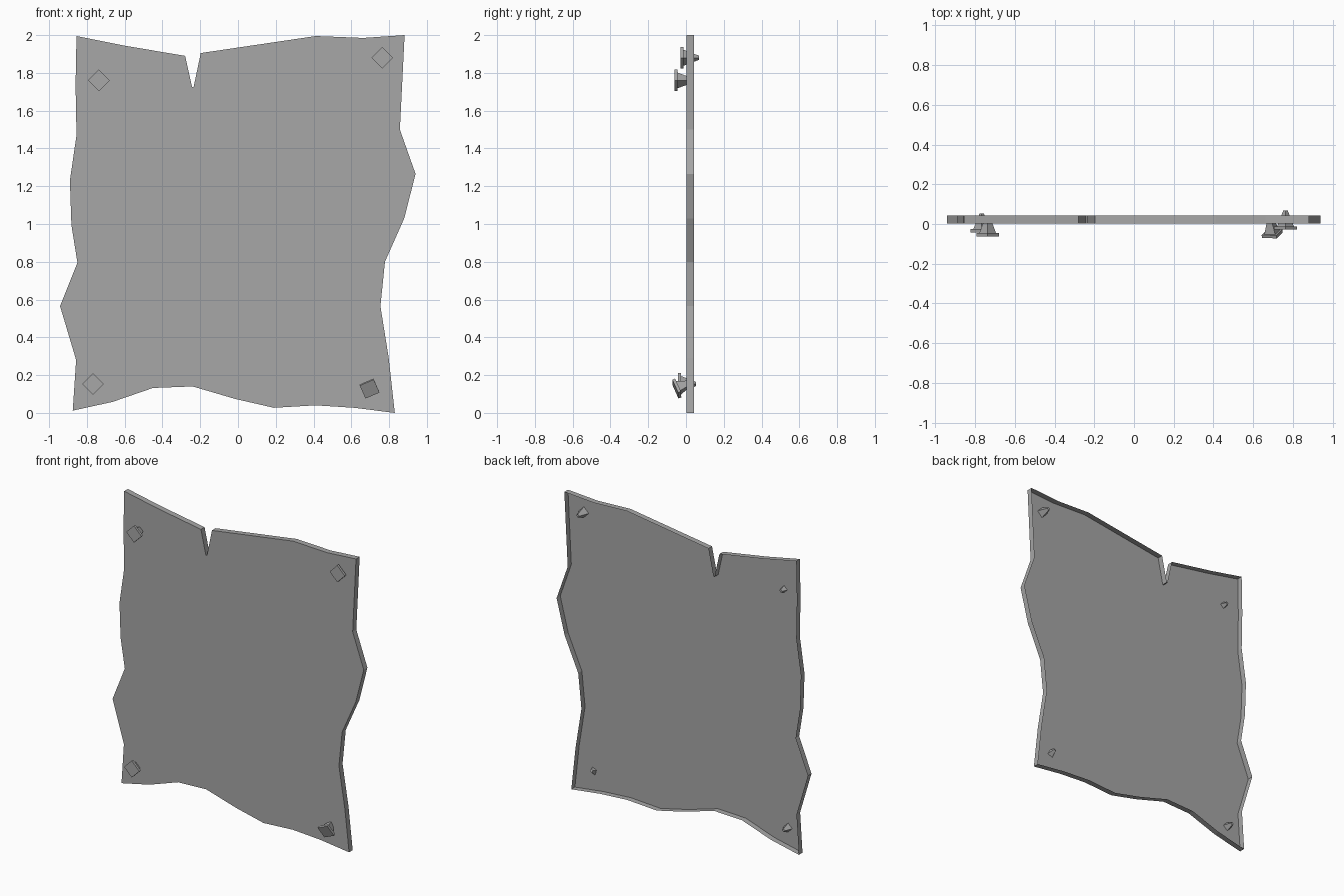
import bpy, bmesh
from math import radians
from mathutils import Matrix, Vector

cube = bpy.data.objects.get("Cube")
if cube:
    bpy.data.objects.remove(cube, do_unlink=True)

grey = bpy.data.materials.new("plain grey")
grey.use_nodes = True
colour = (0.385, 0.385, 0.385, 1)
grey.diffuse_color = colour
grey.node_tree.nodes["Principled BSDF"].inputs["Base Color"].default_value = colour


def add_object(name, bm):
    mesh = bpy.data.meshes.new(name)
    bm.to_mesh(mesh)
    bm.free()
    mesh.materials.append(grey)
    obj = bpy.data.objects.new(name, mesh)
    bpy.context.collection.objects.link(obj)
    return obj


# Ragged sheet: outline (x, z) as the front face, with a rim and an open back
top_edge = [(-.855, 1.995), (-.605, 1.945), (-.28, 1.89), (-.243, 1.725), (-.235, 1.725),
            (-.197, 1.905), (.412, 1.995), (.663, 1.985), (.882, 2)]
right_edge = [(.857, 1.5), (.94, 1.265), (.88, 1.03), (.778, .8), (.754, .565), (.798, .29)]
bottom_edge = [(.83, 0), (.615, .027), (.41, .04), (.19, .027), (-.015, .074),
               (-.24, .14), (-.45, .132), (-.665, .058), (-.875, .012)]
left_edge = [(-.857, .28), (-.942, .565), (-.85, .795), (-.882, .995), (-.89, 1.23),
             (-.855, 1.47), (-.86, 1.735)]
bm = bmesh.new()
outline = top_edge + right_edge + bottom_edge + left_edge
face = bm.faces.new([bm.verts.new((x, 0.003, z)) for x, z in reversed(outline)])
rim = bmesh.ops.extrude_edge_only(bm, edges=face.edges[:])
moved = [v for v in rim["geom"] if isinstance(v, bmesh.types.BMVert)]
bmesh.ops.translate(bm, verts=moved, vec=(0, 0.039, 0))
bmesh.ops.recalc_face_normals(bm, faces=bm.faces)
face.normal_update()
if face.normal.y > 0:
    bmesh.ops.reverse_faces(bm, faces=bm.faces)
add_object("ragged_sheet", bm)


# Nails: square head plate with a tapered four-sided shaft
def nail(name, location, length, tilt=0, spin=0, yaw=0):
    bm = bmesh.new()
    head, shaft = 0.016, length - 0.016
    for r1, r2, depth, start in ((.057, .057, head, 0), (.042, .011, shaft, head)):
        bmesh.ops.create_cone(bm, cap_ends=True, segments=4, radius1=r1, radius2=r2, depth=depth,
                              matrix=Matrix.Translation((0, 0, start + depth / 2)))
    obj = add_object(name, bm)
    turn = (Matrix.Rotation(radians(yaw), 4, 'Z') @ Matrix.Rotation(radians(tilt - 90), 4, 'X')
            @ Matrix.Rotation(radians(spin), 4, 'Z'))
    obj.matrix_world = Matrix.Translation(Vector(location)) @ turn


nail("nail_top_right", (-.737, -.062, 1.76), .1)
nail("nail_top_left", (.763, -.028, 1.88), .097)
nail("nail_bottom_right", (-.767, -.042, .153), .095)
nail("nail_bottom_left", (.697, -.056, .126), .1, tilt=21, spin=20, yaw=8)
